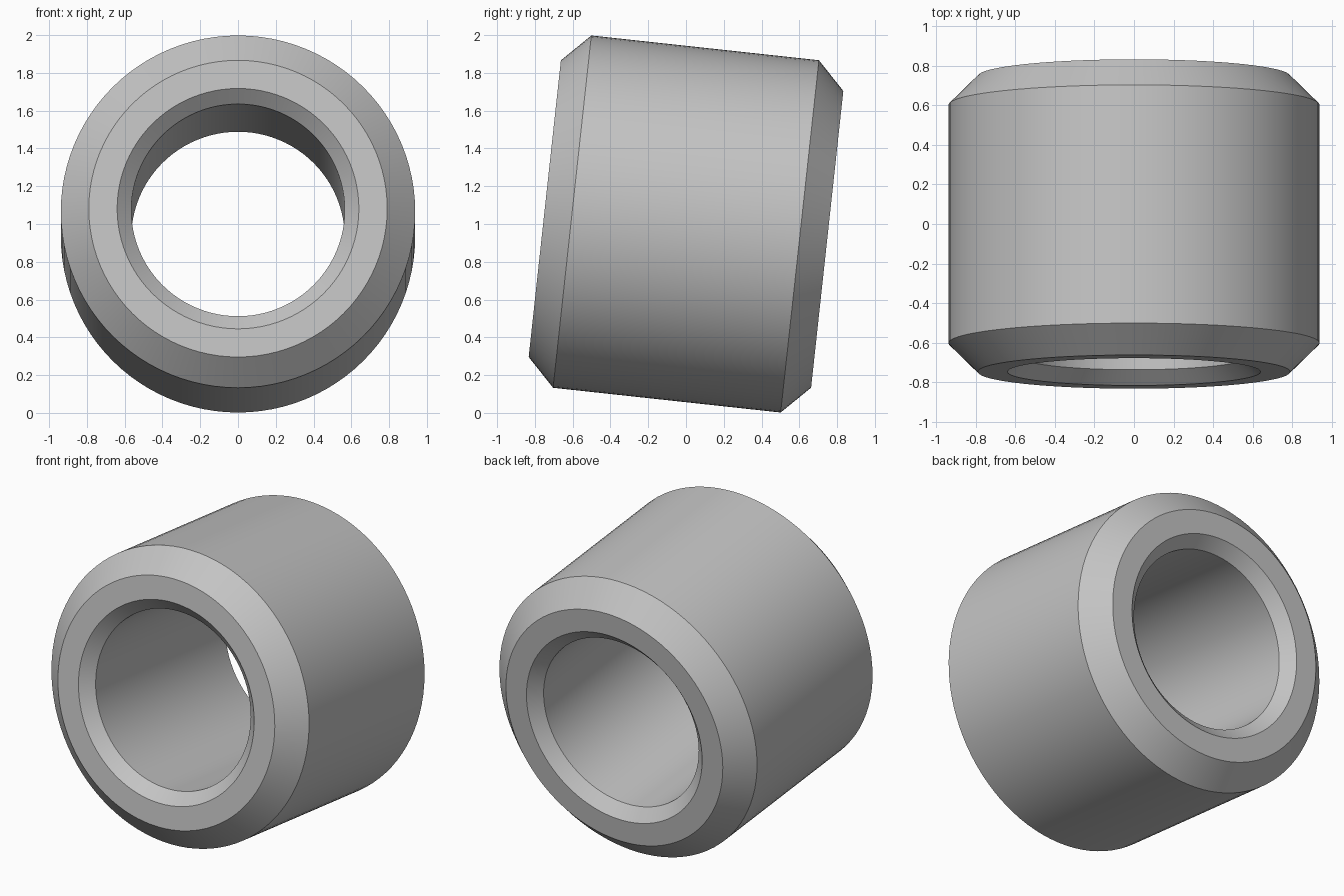
import bpy, bmesh, math
from mathutils import Matrix, Vector

cube = bpy.data.objects.get("Cube")
if cube:
    bpy.data.objects.remove(cube, do_unlink=True)

SEGMENTS = 96
TILT = math.radians(6.2)

# Plain grey metal
grey = bpy.data.materials.new("grey metal")
grey.use_nodes = True
colour = (0.55, 0.55, 0.55, 1)
grey.diffuse_color = colour
grey.node_tree.nodes["Principled BSDF"].inputs["Base Color"].default_value = colour

# Half of the section as (radius, distance along axis), bore to outer wall
half = [(0.565, 0.68), (0.64, 0.752), (0.79, 0.752), (0.938, 0.606)]
section = half + [(r, -d) for r, d in reversed(half)]

# Revolve the closed section into a chamfered sleeve
bm = bmesh.new()
rings = []
for r, d in section:
    ring = []
    for i in range(SEGMENTS):
        a = math.tau * i / SEGMENTS
        ring.append(bm.verts.new((r * math.cos(a), d, r * math.sin(a))))
    rings.append(ring)
for k, ring in enumerate(rings):
    following = rings[(k + 1) % len(rings)]
    for i in range(SEGMENTS):
        j = (i + 1) % SEGMENTS
        bm.faces.new((ring[i], ring[j], following[j], following[i]))
bmesh.ops.recalc_face_normals(bm, faces=bm.faces)

# Tip the front end up and rest the sleeve on the ground
bm.transform(Matrix.Translation(Vector((0, 0, 1))) @ Matrix.Rotation(-TILT, 4, "X"))
mesh = bpy.data.meshes.new("sleeve")
bm.to_mesh(mesh)
bm.free()
mesh.materials.append(grey)

sleeve = bpy.data.objects.new("sleeve", mesh)
bpy.context.collection.objects.link(sleeve)
bpy.ops.object.select_all(action="DESELECT")
sleeve.select_set(True)
bpy.context.view_layer.objects.active = sleeve
bpy.ops.object.shade_smooth_by_angle(angle=math.radians(30))
